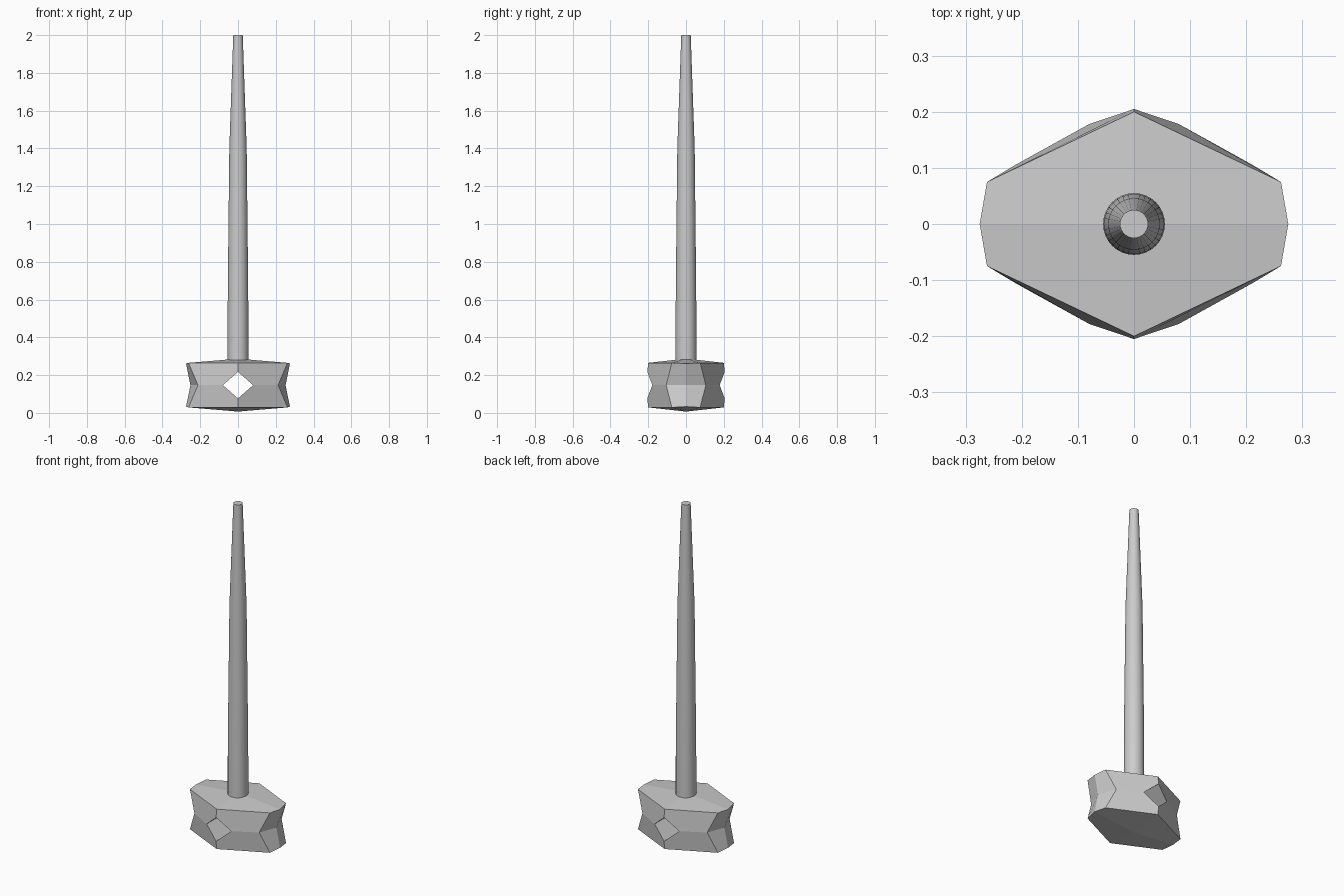
import bpy, bmesh, math

if "Cube" in bpy.data.objects:
    bpy.data.objects.remove(bpy.data.objects["Cube"])


def make_object(name, bm):
    bmesh.ops.recalc_face_normals(bm, faces=bm.faces)
    mesh = bpy.data.meshes.new(name)
    bm.to_mesh(mesh)
    bm.free()
    obj = bpy.data.objects.new(name, mesh)
    bpy.context.collection.objects.link(obj)
    return obj


# Hammer head: one octant, mirrored on all three axes about its middle
points = {
    "peak": (0, 0, 0.14),
    "front_rim": (0, -0.2, 0.118),
    "corner": (0.262, -0.075, 0.118),
    "end_rim": (0.275, 0, 0.114),
    "hole_top": (0, -0.205, 0.07),
    "hole_side": (0.08, -0.178, 0),
    "notch": (0.212, -0.105, 0),
    "end_mid": (0.252, 0, 0),
    "hole_top_in": (0, 0, 0.07),
    "hole_side_in": (0.08, 0, 0),
}
faces = [
    ("peak", "front_rim", "corner", "end_rim"),                       # top
    ("front_rim", "hole_top", "hole_side", "notch", "corner"),        # long side
    ("corner", "notch", "end_mid", "end_rim"),                        # notched end
    ("hole_top_in", "hole_side_in", "hole_side", "hole_top"),         # diamond through-hole
]
bm = bmesh.new()
verts = {k: bm.verts.new(p) for k, p in points.items()}
for f in faces:
    bm.faces.new([verts[k] for k in f])
# mirror in bmesh so normals can be made consistent on the closed solid
for axis in range(3):
    geom = bm.verts[:] + bm.edges[:] + bm.faces[:]
    copy = bmesh.ops.duplicate(bm, geom=geom)["geom"]
    for v in copy:
        if isinstance(v, bmesh.types.BMVert):
            v.co[axis] *= -1
    bmesh.ops.remove_doubles(bm, verts=bm.verts, dist=0.0005)
head = make_object("hammer_head", bm)
head.location.z = 0.147

# Handle: tapered lathe with capped ends
SIDES = 32
profile = [(0.055, 0.265), (0.055, 0.50), (0.053, 0.75), (0.046, 1.40), (0.025, 2.0)]
bm = bmesh.new()
rings = []
for r, z in profile:
    rings.append([bm.verts.new((r * math.cos(2 * math.pi * i / SIDES),
                                r * math.sin(2 * math.pi * i / SIDES), z))
                  for i in range(SIDES)])
for a, b in zip(rings, rings[1:]):
    for i in range(SIDES):
        j = (i + 1) % SIDES
        bm.faces.new((a[i], a[j], b[j], b[i]))
bm.faces.new(rings[0])
bm.faces.new(rings[-1])
handle = make_object("handle", bm)
bpy.context.view_layer.objects.active = handle
handle.select_set(True)
bpy.ops.object.shade_smooth_by_angle(angle=math.radians(30))
